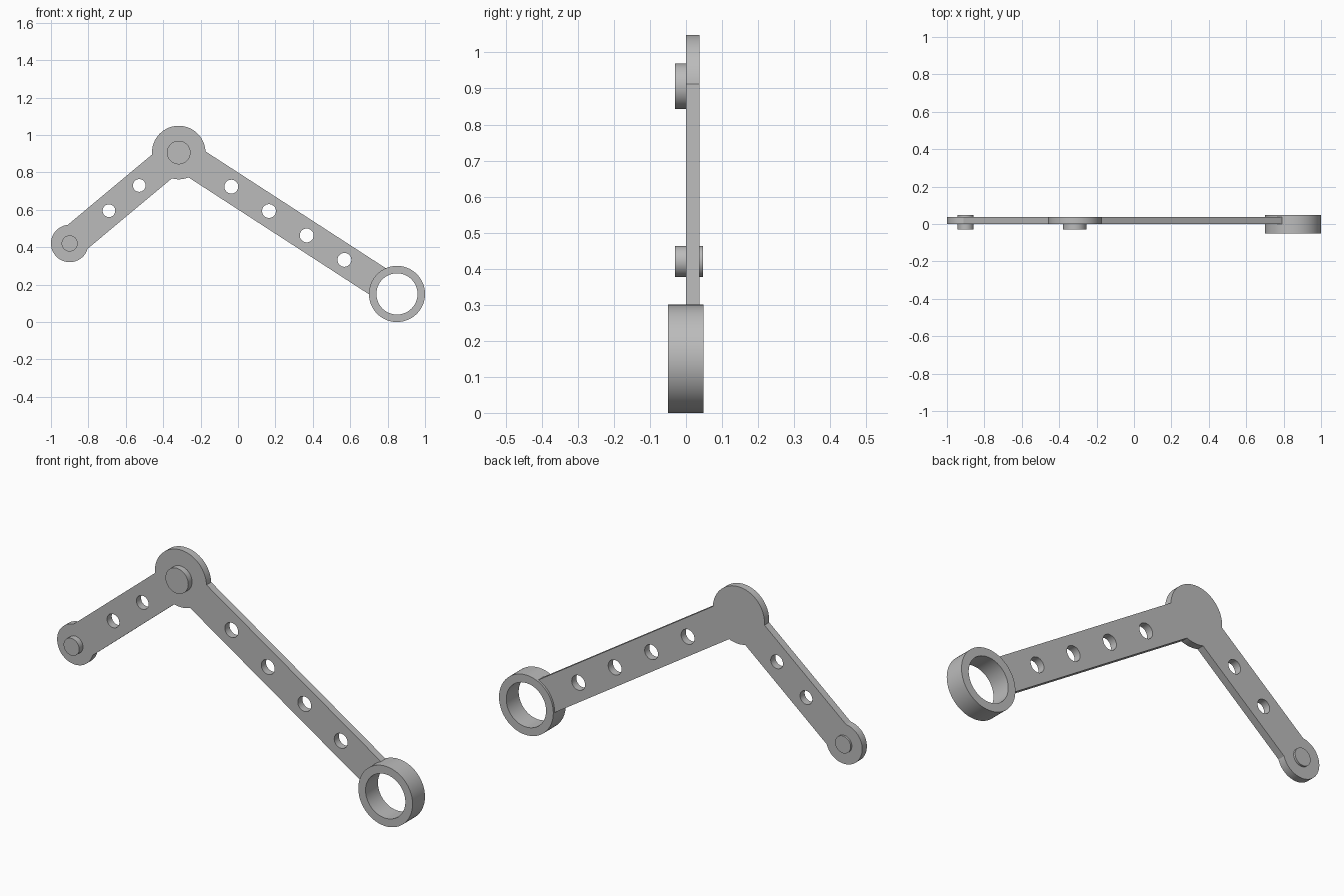
import bpy
import bmesh
from math import asin, cos, pi, sin, tau
from mathutils import Matrix, Vector

cube = bpy.data.objects.get("Cube")
if cube:
    bpy.data.objects.remove(cube, do_unlink=True)

grey = bpy.data.materials.new("plain grey")
grey.use_nodes = True
colour = (0.5, 0.5, 0.5, 1)
grey.diffuse_color = colour
grey.node_tree.nodes["Principled BSDF"].inputs["Base Color"].default_value = colour


def arc(centre, radius, start, end, steps=40):
    """Points along an arc, both ends included."""
    angles = [start + (end - start) * i / steps for i in range(steps + 1)]
    return [centre + radius * Vector((cos(a), sin(a))) for a in angles]


def circle(centre, radius, steps=72):
    return arc(centre, radius, 0, tau, steps)[:-1]


def slab(name, loops, y_front, y_back):
    """Fill an outline (with holes) in the xz plane and give it thickness in y."""
    curve = bpy.data.curves.new(name, "CURVE")
    curve.dimensions = "2D"
    curve.fill_mode = "BOTH"
    curve.extrude = (y_back - y_front) / 2
    for loop in loops:
        spline = curve.splines.new("POLY")
        spline.points.add(len(loop) - 1)
        for point, p in zip(spline.points, loop):
            point.co = (p.x, p.y, 0, 1)
        spline.use_cyclic_u = True
    source = bpy.data.objects.new(name + " outline", curve)
    bpy.context.scene.collection.objects.link(source)
    bpy.context.view_layer.update()
    depsgraph = bpy.context.evaluated_depsgraph_get()
    mesh = bpy.data.meshes.new_from_object(source.evaluated_get(depsgraph))
    bpy.data.objects.remove(source, do_unlink=True)
    bpy.data.curves.remove(curve)

    # Stand the slab upright and weld its rims
    mesh.transform(Matrix.Translation((0, (y_front + y_back) / 2, 0))
                   @ Matrix.Rotation(pi / 2, 4, "X"))
    bm = bmesh.new()
    bm.from_mesh(mesh)
    bmesh.ops.remove_doubles(bm, verts=bm.verts, dist=0.0001)
    bmesh.ops.recalc_face_normals(bm, faces=bm.faces)
    bm.to_mesh(mesh)
    bm.free()
    mesh.name = name
    mesh.materials.clear()
    mesh.materials.append(grey)
    obj = bpy.data.objects.new(name, mesh)
    bpy.context.scene.collection.objects.link(obj)
    bpy.ops.object.select_all(action="DESELECT")
    obj.select_set(True)
    bpy.context.view_layer.objects.active = obj
    bpy.ops.object.shade_smooth_by_angle(angle=pi / 6)


# Joint centres in (x, z)
tip = Vector((-0.90, 0.42))
elbow = Vector((-0.317, 0.906))
ring = Vector((0.85, 0.15))
tip_r, elbow_r, ring_r, hole_r = 0.10, 0.143, 0.15, 0.11
half = 0.083  # half width of both arms

up = (elbow - tip).to_2d()
down = (ring - elbow).to_2d()
up_angle, down_angle = asin(up.y / up.length), asin(down.y / down.length)
tip_gap, elbow_gap = asin(half / tip_r), asin(half / elbow_r)
seat_r = 0.13  # the long arm ends inside the ring wall
seat_gap = asin(half / seat_r)

# Bent arm plate: rounded tip, round elbow, end seated in the ring
outline = (
    arc(tip, tip_r, up_angle + tip_gap, up_angle + tau - tip_gap)
    + arc(elbow, elbow_r, up_angle + pi + elbow_gap, down_angle + tau - elbow_gap)
    + arc(ring, seat_r, down_angle + pi + seat_gap, down_angle + pi - seat_gap, 16)
    + arc(elbow, elbow_r, down_angle + elbow_gap, up_angle + pi - elbow_gap)
)
holes = [circle(tip.lerp(elbow, t), 0.034, 40) for t in (0.36, 0.638)]
holes += [circle(elbow.lerp(ring, 0.241 + 0.1727 * i), 0.037, 40) for i in range(4)]
slab("bent_arm", [outline] + holes, 0, 0.037)

# Pins and end ring
slab("tip_pin", [circle(tip, 0.043)], -0.03, 0.047)
slab("elbow_pin", [circle(elbow, 0.063)], -0.03, 0.005)
slab("end_ring", [circle(ring, ring_r, 96), circle(ring, hole_r, 96)], -0.05, 0.048)
